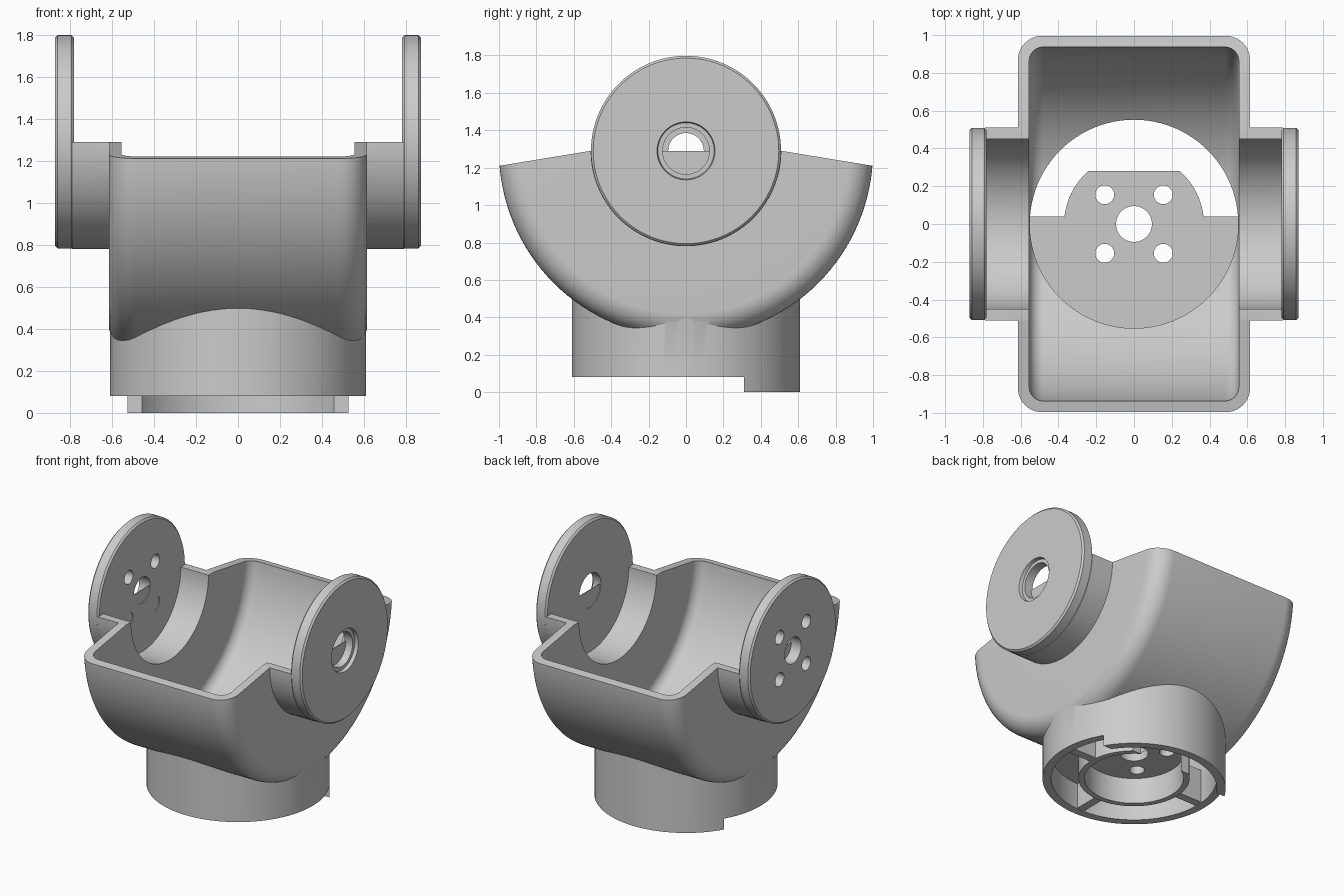
import bpy, bmesh
from math import sin, cos, pi, asin
from mathutils import Matrix

cube = bpy.data.objects.get("Cube")
if cube:
    bpy.data.objects.remove(cube, do_unlink=True)

grey = bpy.data.materials.new("light_grey")
grey.use_nodes = True
grey.diffuse_color = (0.6, 0.6, 0.6, 1)
grey.node_tree.nodes["Principled BSDF"].inputs["Base Color"].default_value = (0.6, 0.6, 0.6, 1)

AXLE_Z = 1.29
RIM = 0.012


def arc(r, a, b, n, cu=0, cv=0):
    return [(cu + r * cos(a + (b - a) * i / n), cv + r * sin(a + (b - a) * i / n))
            for i in range(n + 1)]


def circle(r, cu=0, cv=0, n=96):
    return arc(r, 0, 2 * pi, n, cu, cv)[:-1]


def rect(u0, v0, u1, v1):
    return [(u0, v0), (u1, v0), (u1, v1), (u0, v1)]


def finish(name, bm):
    bmesh.ops.recalc_face_normals(bm, faces=bm.faces)
    mesh = bpy.data.meshes.new(name)
    bm.to_mesh(mesh)
    bm.free()
    obj = bpy.data.objects.new(name, mesh)
    mesh.materials.append(grey)
    bpy.context.collection.objects.link(obj)
    return obj


def prism(name, outline, a, b, axis="z"):
    """Extrude an outline from a to b along the z or x axis."""
    def place(p, t):
        return (t, p[0], p[1]) if axis == "x" else (p[0], p[1], t)
    bm = bmesh.new()
    low = [bm.verts.new(place(p, a)) for p in outline]
    high = [bm.verts.new(place(p, b)) for p in outline]
    bm.faces.new(low)
    bm.faces.new(high)
    for i in range(len(low)):
        j = (i + 1) % len(low)
        bm.faces.new((low[i], low[j], high[j], high[i]))
    return finish(name, bm)


def lathe(name, profile, closed, steps=128):
    """Revolve (x, radius) points about the axle."""
    bm = bmesh.new()
    verts = [bm.verts.new((x, 0, r)) for x, r in profile]
    edges = [bm.edges.new(pair) for pair in zip(verts, verts[1:])]
    if closed:
        edges.append(bm.edges.new((verts[-1], verts[0])))
    bmesh.ops.spin(bm, geom=verts + edges, axis=(1, 0, 0), cent=(0, 0, 0),
                   angle=2 * pi, steps=steps)
    bmesh.ops.remove_doubles(bm, verts=bm.verts, dist=0.0001)
    bmesh.ops.transform(bm, matrix=Matrix.Translation((0, 0, AXLE_Z)), verts=bm.verts)
    return finish(name, bm)


def combine(obj, other, operation="DIFFERENCE"):
    mod = obj.modifiers.new("boolean", "BOOLEAN")
    mod.operation = operation
    mod.solver = "EXACT"
    mod.object = other
    with bpy.context.temp_override(object=obj, active_object=obj):
        bpy.ops.object.modifier_apply(modifier=mod.name)
    bpy.data.objects.remove(other, do_unlink=True)


def drum(name, half, radius, fillet):
    """Solid drum about the axle with rounded shoulders."""
    x, r = half - fillet, radius - fillet
    right = arc(fillet, 0, pi / 2, 10, x, r)
    left = [(-u, v) for u, v in reversed(right)]
    return lathe(name, [(half, 0)] + right + left + [(-half, 0)], False)


# Rounded cradle, side sockets and round base, joined and hollowed
cradle = drum("cradle", 0.615, 1.0, 0.13)
combine(cradle, prism("base_solid", circle(0.61), 0, 0.65), "UNION")
for side in (-1, 1):
    ends = sorted((side * 0.5, side * 0.79))
    combine(cradle, prism("socket", circle(0.51, 0, AXLE_Z), *ends, "x"), "UNION")
combine(cradle, drum("hollow", 0.555, 0.94, 0.075))
combine(cradle, prism("socket_bore", circle(0.45, 0, AXLE_Z), -0.785, 0.785, "x"))
combine(cradle, prism("base_bore", circle(0.552), -0.1, 0.9))

# Open top with sloping rims, and the tab left at the back of the base
roof = [(-1.2, 1.177), (-0.51, AXLE_Z), (0.51, AXLE_Z), (1.2, 1.177), (1.2, 2.5), (-1.2, 2.5)]
combine(cradle, prism("roof_cut", roof, -1.5, 1.5, "x"))
combine(cradle, prism("base_cut", rect(-1, -1, 1, 0.31), -0.1, 0.08))


def ear_profile(sign, bore):
    """Disc with softened rims around a central bore profile."""
    inner, outer, r = 0.78, 0.87, 0.508
    pts = [(inner, r - RIM), (inner + RIM, r), (outer - RIM, r), (outer, r - RIM)] + bore
    return [(sign * x, v) for x, v in pts]


# Bearing ear with a stepped hole, drive ear with a screw pattern
stepped = [(0.87, 0.155), (0.845, 0.15), (0.845, 0.125), (0.78, 0.125)]
left_ear = lathe("left_ear", ear_profile(1, stepped), True)
right_ear = lathe("right_ear", ear_profile(-1, [(0.87, 0.095), (0.78, 0.095)]), True)

# Base mounting plate: half disc plus a flat-ended hub
R, HUB, EDGE, FLAT = 0.556, 0.37, 0.04, 0.28
big, near, far = asin(EDGE / R), asin(EDGE / HUB), asin(FLAT / HUB)
outline = arc(R, pi - big, 2 * pi + big, 64)
outline += arc(HUB, near, far, 12) + arc(HUB, pi - far, pi - near, 12)
plate = prism("mounting_plate", outline, 0.27, 0.33)
combine(plate, prism("centre_hole", circle(0.095, n=48), 0, 1))

for u in (-0.155, 0.155):
    for v in (-0.155, 0.155):
        combine(plate, prism("screw_hole", circle(0.05, u, v, 32), 0, 1))
        combine(right_ear, prism("screw_hole", circle(0.05, u, AXLE_Z + v, 32), -1, -0.7, "x"))

# Ring and ribs under the plate
ring = prism("inner_ring", circle(HUB), 0.08, 0.3)
combine(ring, prism("ring_bore", circle(0.33), 0, 0.5))
combine(ring, prism("ring_flat", rect(-1, FLAT, 1, 1), 0, 0.5))
left_rib = prism("left_rib", rect(0.35, -0.02, 0.57, EDGE), 0.085, 0.3)
right_rib = prism("right_rib", rect(-0.57, -0.02, -0.35, EDGE), 0.085, 0.3)
front_rib = prism("front_rib", rect(-0.03, -0.57, 0.03, -0.35), 0.085, 0.3)

# Smooth shading with crisp edges
bpy.ops.object.select_all(action="DESELECT")
parts = (cradle, left_ear, right_ear, plate, ring, left_rib, right_rib, front_rib)
for part in parts:
    part.select_set(True)
bpy.context.view_layer.objects.active = cradle
bpy.ops.object.shade_smooth_by_angle(angle=pi / 6)
